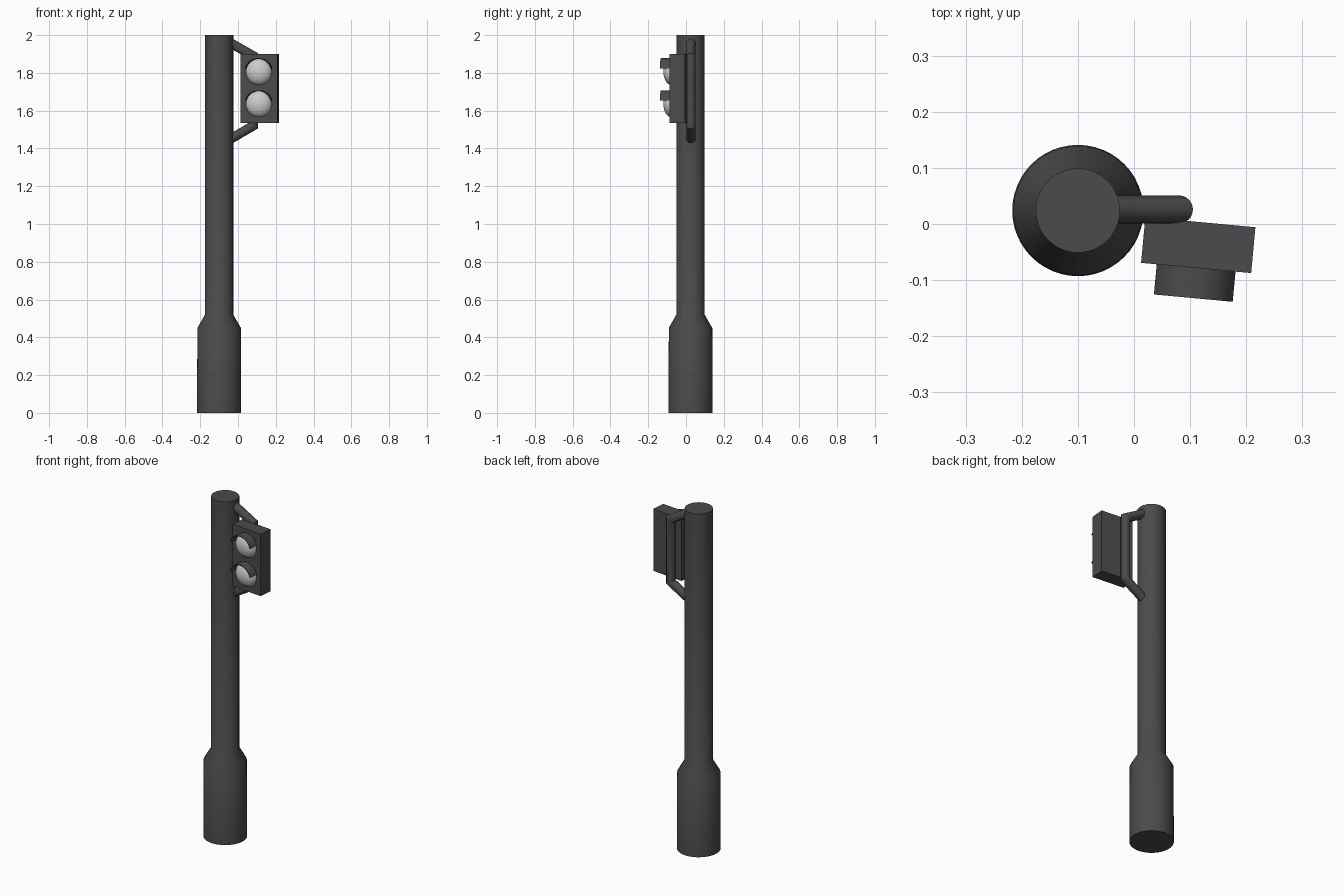
import bpy, bmesh, math
from mathutils import Vector, Matrix

if "Cube" in bpy.data.objects:
    bpy.data.objects.remove(bpy.data.objects["Cube"])


def material(name, v):
    m = bpy.data.materials.new(name)
    m.diffuse_color = (v, v, v, 1)
    m.use_nodes = True
    m.node_tree.nodes["Principled BSDF"].inputs["Base Color"].default_value = m.diffuse_color
    return m


DARK = material("dark_grey", 0.07)
LIGHT = material("light_grey", 0.6)


def finish(name, bm, mat, smooth=True):
    bmesh.ops.recalc_face_normals(bm, faces=bm.faces)
    me = bpy.data.meshes.new(name)
    bm.to_mesh(me)
    bm.free()
    ob = bpy.data.objects.new(name, me)
    bpy.context.collection.objects.link(ob)
    me.materials.append(mat)
    if smooth:
        bpy.ops.object.select_all(action='DESELECT')
        ob.select_set(True)
        bpy.context.view_layer.objects.active = ob
        bpy.ops.object.shade_smooth_by_angle(angle=math.radians(35))
    return ob


def skin(bm, rings):
    """Bridge successive closed rings and cap both ends."""
    loops = [[bm.verts.new(p) for p in r] for r in rings]
    n = len(loops[0])
    for a, b in zip(loops, loops[1:]):
        for i in range(n):
            j = (i + 1) % n
            bm.faces.new((a[i], a[j], b[j], b[i]))
    bm.faces.new(loops[0])
    bm.faces.new(loops[-1])


def circle(n):
    return [(math.cos(2 * math.pi * i / n), math.sin(2 * math.pi * i / n)) for i in range(n)]


# Pole with wide base
bm = bmesh.new()
profile = [(0.117, 0), (0.115, 0.45), (0.075, 0.52), (0.075, 2.0)]
skin(bm, [[(-0.1 + r * c, 0.024 + r * s, z) for c, s in circle(48)] for r, z in profile])
finish("pole", bm, DARK)

# Bent bracket tube, mitred at the corners
path = [Vector(p) for p in [(-0.07, 0.026, 1.976), (0.08, 0.026, 1.89),
                            (0.08, 0.026, 1.52), (-0.07, 0.026, 1.432)]]
side = Vector((0, 1, 0))
rings = []
for i, p in enumerate(path):
    d_in = (p - path[i - 1]).normalized() if i else (path[1] - p).normalized()
    d_out = (path[i + 1] - p).normalized() if i < len(path) - 1 else d_in
    t = (d_in + d_out).normalized()
    across = t.cross(side) / t.dot(d_in)
    rings.append([p + 0.025 * (c * across + s * side) for c, s in circle(24)])
bm = bmesh.new()
skin(bm, rings)
finish("bracket", bm, DARK)

# Signal head, turned slightly about z
head = Matrix.Translation((0.1145, -0.0375, 1.7175)) @ Matrix.Rotation(math.radians(-5.3), 4, 'Z')
bm = bmesh.new()
bmesh.ops.create_cube(bm, size=1, matrix=head @ Matrix.Diagonal((0.197, 0.082, 0.365, 1)))
finish("signal_housing", bm, DARK, False)

for label, z in (("upper", 0.0875), ("lower", -0.0825)):
    # Domed lens
    bm = bmesh.new()
    bmesh.ops.create_uvsphere(
        bm, u_segments=32, v_segments=16, radius=1,
        matrix=head @ Matrix.Translation((0, -0.04, z)) @ Matrix.Diagonal((0.069, 0.042, 0.069, 1)))
    finish(label + "_lens", bm, LIGHT)

    # Thin curved visor over the lens
    bm = bmesh.new()
    slices = []
    for i in range(21):
        a = math.radians(15 + 150 * i / 20)
        slices.append([head @ Vector((r * math.cos(a), y, z + r * math.sin(a)))
                       for r, y in ((0.069, -0.035), (0.073, -0.035), (0.073, -0.095), (0.069, -0.095))])
    skin(bm, slices)
    finish(label + "_visor", bm, DARK)
